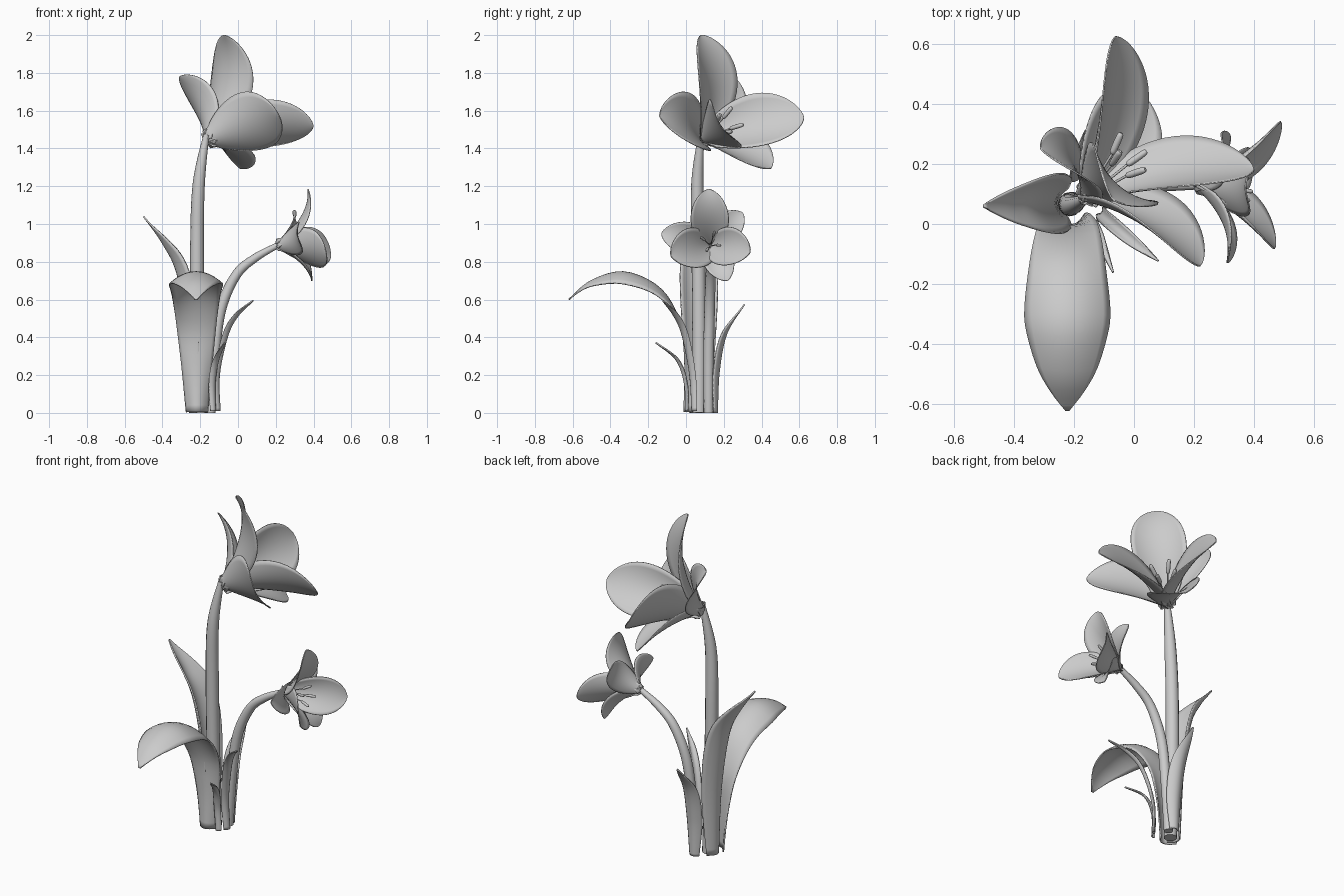
import bpy, math
from mathutils import Vector as V

if "Cube" in bpy.data.objects:
    bpy.data.objects.remove(bpy.data.objects["Cube"])


def smooth_path(pts, n):
    """Catmull-Rom samples through tuples of any length."""
    p = [pts[0]] + list(pts) + [pts[-1]]
    out = []
    for i in range(n + 1):
        f = i / n * (len(pts) - 1)
        k = min(int(f), len(pts) - 2)
        t = f - k
        a, b, c, d = p[k:k + 4]
        out.append([0.5 * (2 * q + (r - o) * t + (2 * o - 5 * q + 4 * r - s) * t * t
                           + (3 * q - o - 3 * r + s) * t ** 3)
                    for o, q, r, s in zip(a, b, c, d)])
    return out


def blade(name, rows, side=None, axis=None, thick=0.006, m=12):
    """Strip along rows of (x, y, z, half width, cup)."""
    verts, faces = [], []
    n = len(rows)
    pos = [V(r[:3]) for r in rows]
    for i, r in enumerate(rows):
        l = (pos[min(i + 1, n - 1)] - pos[max(i - 1, 0)]).normalized()
        s = V(side) if side else (pos[-1] - pos[0]).cross(axis)
        s = (s - l * s.dot(l)).normalized()
        nor = l.cross(s) if side else s.cross(l)
        for j in range(m + 1):
            u = 2 * j / m - 1
            verts.append(pos[i] + s * u * r[3] + nor * r[3] * r[4] * u * u)
    for i in range(n - 1):
        for j in range(m):
            a = i * (m + 1) + j
            faces.append((a, a + 1, a + m + 2, a + m + 1))
    me = bpy.data.meshes.new(name)
    me.from_pydata(verts, [], faces)
    me.polygons.foreach_set("use_smooth", [True] * len(faces))
    ob = bpy.data.objects.new(name, me)
    bpy.context.collection.objects.link(ob)
    mod = ob.modifiers.new("thickness", 'SOLIDIFY')
    mod.thickness = thick
    mod.offset = 0
    return ob


def tube(name, pts, n=28):
    """Round tapered tube through (x, y, z, radius)."""
    cu = bpy.data.curves.new(name, 'CURVE')
    cu.dimensions = '3D'
    cu.bevel_depth = 1
    cu.bevel_resolution = 4
    cu.use_fill_caps = True
    rows = smooth_path(pts, n)
    sp = cu.splines.new('POLY')
    sp.points.add(len(rows) - 1)
    for p, r in zip(sp.points, rows):
        p.co = (*r[:3], 1)
        p.radius = r[3]
    sp.use_smooth = True
    ob = bpy.data.objects.new(name, cu)
    bpy.context.collection.objects.link(ob)


def petal(name, base, tip, half, axis, bulge, cup=0.55):
    """Rounded petal, broad and cupped at the base, curving out to the tip."""
    b, t = V(base), V(tip)
    mid = (b + t) / 2 + axis * bulge * 2 * (t - b).length
    rows = []
    for i in range(25):
        f = 1 - (1 - i / 24) ** 1.4
        p = b * (1 - f) ** 2 + mid * 2 * f * (1 - f) + t * f * f
        w = max(math.sin(math.pi * f), 0) ** 0.62
        w = max(w, 0.3 * (1 - f), 0.015) * half
        rows.append((*p, w, cup * (1 - 0.75 * f)))
    blade(name, rows, axis=axis, thick=0.005)


def flower(name, base, axis, petals, reach, r):
    axis = V(axis).normalized()
    base = V(base)
    for i, (tip, half, bulge) in enumerate(petals):
        petal(f"{name}_petal_{i + 1}", base, tip, half, axis, bulge)
    # stamens with thicker anthers
    s = axis.cross(V((0, 0, 1))).normalized()
    q = s.cross(axis)
    for i in range(4):
        a = math.tau * i / 4 + 0.4
        d = s * math.cos(a) + q * math.sin(a)
        c = base + axis * reach * 0.72 + d * reach * 0.18
        e = base + axis * reach + d * reach * 0.3
        tube(f"{name}_filament_{i + 1}", [(*base, r * .4), (*c, r * .4)], 4)
        tube(f"{name}_anther_{i + 1}",
             [(*c, r * .5), (*c.lerp(e, .15), r), (*c.lerp(e, .85), r), (*e, r * .5)], 9)


# Stems
tube("main_stem", [(-.2, .07, 0, .036), (-.213, .07, .45, .037), (-.217, .065, .9, .036),
                   (-.207, .06, 1.22, .032), (-.168, .08, 1.47, .016)])
tube("side_stem", [(-.145, .12, 0, .026), (-.125, .12, .3, .028), (-.09, .125, .55, .028),
                   (-.01, .13, .73, .026), (.09, .13, .82, .022), (.215, .13, .89, .015)])

# Leaves
leaves = {
    "large_arching_leaf": ((1, 0, 0), [
        (-.217, -.01, .005, .056, .8), (-.218, -.005, .25, .08, .4), (-.22, -.025, .46, .105, .05),
        (-.222, -.13, .652, .128, -.3), (-.222, -.32, .745, .14, -.45),
        (-.222, -.5, .70, .095, -.3), (-.222, -.62, .6, .006, 0)]),
    "tall_back_leaf": ((0, -1, 0), [
        (-.255, .07, 0, .05, .7), (-.27, .07, .4, .085, .7), (-.32, .068, .73, .098, .65),
        (-.4, .063, .9, .065, .5), (-.5, .06, 1.04, .004, 0)]),
    "rear_leaf": ((-1, 0, 0), [
        (-.16, .165, 0, .03, .6), (-.16, .175, .22, .05, .6), (-.16, .215, .42, .045, .5),
        (-.16, .31, .575, .004, 0)]),
    "slim_leaf": ((.64, .77, 0), [
        (-.1, .04, .01, .017, .5), (-.105, .03, .2, .02, .5), (-.06, -.01, .41, .022, .5),
        (.0, -.06, .52, .018, .4), (.08, -.122, .595, .003, 0)]),
    "short_slim_leaf": ((.92, .38, 0), [
        (-.13, 0, .01, .014, .5), (-.135, -.005, .15, .017, .5), (-.115, -.05, .28, .016, .4),
        (-.07, -.16, .372, .003, 0)]),
}
for name, (side, pts) in leaves.items():
    blade(name, smooth_path(pts, 28), side=side, thick=0.008)

# Flower heads: petal tip, half width and bulge toward the flower axis
flower("large_flower", (-.17, .08, 1.44), (.62, .6, .42), [
    ((-.07, .08, 2.0), .15, .15), ((-.31, .25, 1.78), .12, .13), ((-.06, .625, 1.565), .16, .1),
    ((.40, .18, 1.52), .15, .1), ((.22, -.14, 1.57), .165, .11), ((.01, .45, 1.295), .145, .09)],
    .26, .011)
flower("small_flower", (.2, .13, .885), (.95, 0, .12), [
    ((.37, .12, 1.185), .10, .15), ((.49, .34, .85), .105, .1), ((.47, -.08, .83), .11, .1),
    ((.31, -.13, .95), .085, .15), ((.29, .3, 1.06), .08, .15), ((.39, .22, .70), .08, .14)],
    .19, .007)
